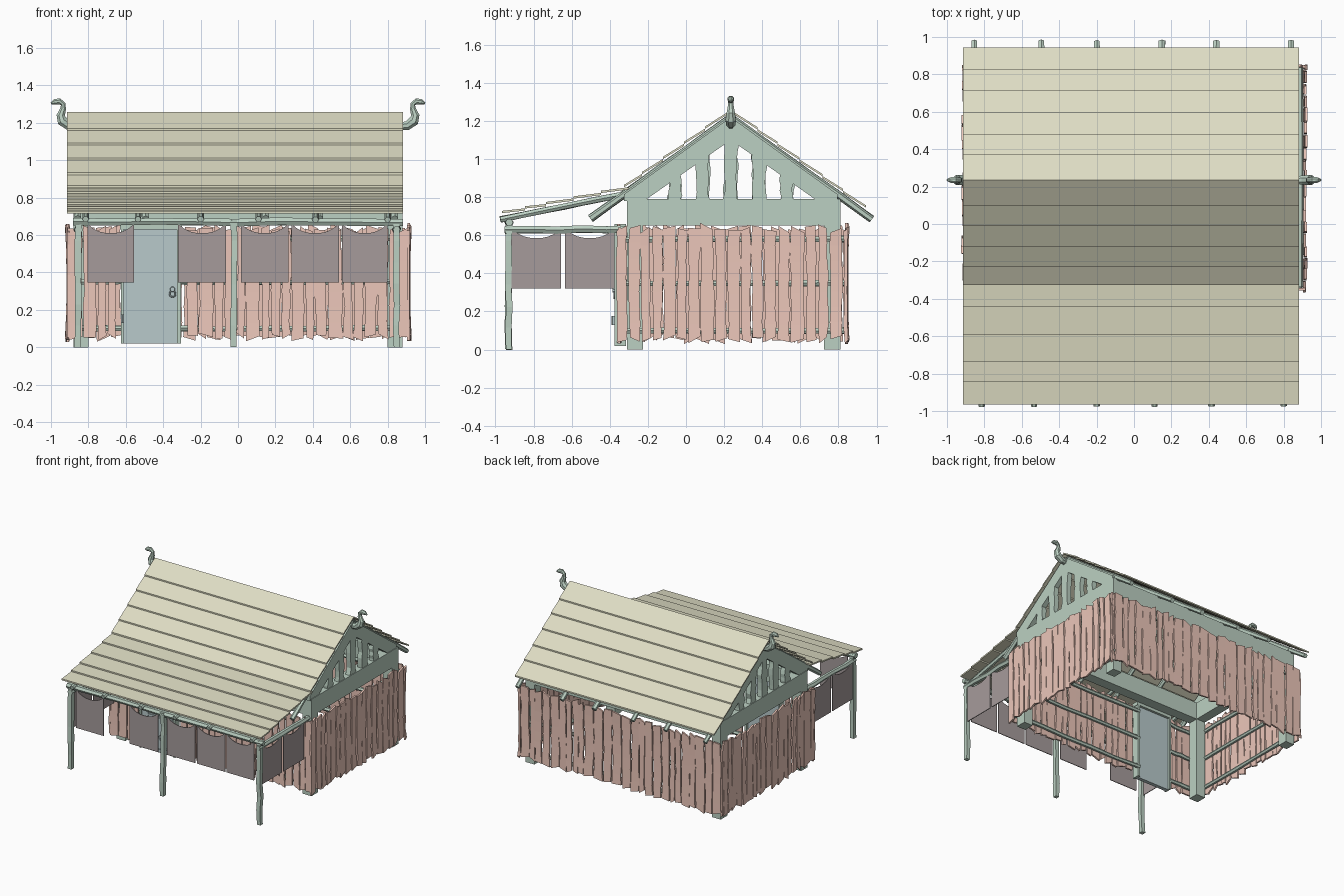
import bpy, bmesh, math, random
from mathutils import Vector as V

if "Cube" in bpy.data.objects:
    bpy.data.objects.remove(bpy.data.objects["Cube"])

random.seed(7)
R = random.uniform


def mat(name, c):
    m = bpy.data.materials.new(name)
    m.diffuse_color = (*c, 1)
    m.use_nodes = True
    m.node_tree.nodes["Principled BSDF"].inputs["Base Color"].default_value = m.diffuse_color
    return m


GREEN = mat("painted_timber", (0.50, 0.63, 0.54))
PINK = mat("plank_wood", (0.84, 0.57, 0.49))
STRAW = mat("roof_board", (0.73, 0.72, 0.55))
CLOTH = mat("cloth", (0.38, 0.33, 0.33))
DOOR = mat("door_paint", (0.48, 0.59, 0.60))


def make(name, material, bm):
    bmesh.ops.recalc_face_normals(bm, faces=bm.faces)
    me = bpy.data.meshes.new(name)
    bm.to_mesh(me)
    bm.free()
    ob = bpy.data.objects.new(name, me)
    me.materials.append(material)
    bpy.context.collection.objects.link(ob)
    return ob


def loft(bm, rings):
    """Skin a list of closed rings and cap both ends."""
    vs = [[bm.verts.new(p) for p in r] for r in rings]
    n = len(vs[0])
    for a, b in zip(vs, vs[1:]):
        for i in range(n):
            bm.faces.new((a[i], a[(i + 1) % n], b[(i + 1) % n], b[i]))
    bm.faces.new(vs[0][::-1])
    bm.faces.new(vs[-1])


def box(bm, x0, x1, y0, y1, z0, z1):
    loft(bm, [[(x0, y0, z), (x1, y0, z), (x1, y1, z), (x0, y1, z)] for z in (z0, z1)])


def sweep(bm, pts, radii, n=6):
    """Tapered tube through points."""
    pts = [V(p) for p in pts]
    rings = []
    for i, p in enumerate(pts):
        t = (pts[min(i + 1, len(pts) - 1)] - pts[max(i - 1, 0)]).normalized()
        u = t.cross(V((0, 1, 0)) if abs(t.y) < 0.9 else V((1, 0, 0))).normalized()
        w = t.cross(u)
        rings.append([p + radii[i] * (u * math.cos(a) + w * math.sin(a))
                      for a in [math.tau * (k + .5) / n for k in range(n)]])
    loft(bm, rings)


def pole(bm, p, q, r, segs=5, wob=0.004, n=6):
    """Slightly crooked timber from p to q."""
    p, q = V(p), V(q)
    pts = [p.lerp(q, i / segs) + V((R(-wob, wob), R(-wob, wob), R(-wob, wob)))
           for i in range(segs + 1)]
    sweep(bm, pts, [r * R(.9, 1.1) for _ in pts], n)


RIDGE = 0.235
def main_z(y): return 1.245 - 0.72 * abs(y - RIDGE)
def porch_z(y): return 0.835 + (y + 0.325) * 0.203


# frame: corner posts and top plate around the house
bm = bmesh.new()
for x0, x1 in ((-.88, -.80), (.80, .88)):
    for y0, y1 in ((-.31, -.225), (.725, .81)):
        box(bm, x0, x1, y0, y1, 0, .66)
    box(bm, x0, x1, -.31, .81, .65, .79)
for y0, y1 in ((-.31, -.225), (.725, .81)):
    box(bm, -.80, .80, y0, y1, .65, .79)
make("house_frame", GREEN, bm)

# rails the planks are nailed to
bm = bmesh.new()
for z in (.10, .35, .58):
    for s in (-1, 1):
        pole(bm, (s * .887, -.34, z), (s * .887, .84, z), .016)
    pole(bm, (-.88, .822, z), (.88, .822, z), .016)
    pole(bm, (-.88, -.322, z), (-.62, -.322, z), .016)
    pole(bm, (-.32, -.322, z), (.88, -.322, z), .016)
make("wall_rails", GREEN, bm)


# rough plank walls; put() maps (along, outward, z) to space
def plank_wall(name, u0, u1, put, gap=None):
    bm = bmesh.new()
    u = u0
    while u < u1 - .02:
        w = min(R(.045, .085), u1 - u)
        if not (gap and u + w > gap[0] and u < gap[1]):
            z0, z1, d, t = R(.04, .065), R(.625, .65), R(0, .006), .014
            lean, bow = R(-.006, .006), R(0, .008)
            rings = []
            for i in range(8):
                f = i / 7
                a = u + .002 + lean * f + R(-.006, .004)
                b = u + w - .004 + lean * f + R(-.006, .006)
                o = d + bow * (2 * f - 1) ** 2
                rag = R(-.018, .018) if i in (0, 7) else 0
                z = z0 + (z1 - z0) * f
                rings.append([put(a, o, z + rag), put(b, o, z - rag),
                              put(b, o + t, z - rag), put(a, o + t, z + rag)])
            loft(bm, rings)
        u += w + R(0, .006)
    make(name, PINK, bm)


plank_wall("right_planks", -.36, .85, lambda u, o, z: (.902 + o, u, z))
plank_wall("left_planks", -.36, .85, lambda u, o, z: (-.898 - o, u, z))
plank_wall("back_planks", -.91, .92, lambda u, o, z: (u, .832 + o, z))
plank_wall("front_planks", -.91, .92, lambda u, o, z: (u, -.336 - o, z), (-.61, -.31))

# gables: sloping bands with wavy uprights between
for side, s in (("left", -1), ("right", 1)):
    bm = bmesh.new()
    x0, x1 = s * .835, s * .875
    for k in (-1, 1):
        prof = [(RIDGE, 1.22), (RIDGE, 1.10), (RIDGE + k * .455, .78), (RIDGE + k * .56, .78),
                (RIDGE + k * .56, .815)]
        loft(bm, [[(x, y, z) for y, z in prof] for x in (x0, x1)])
    for j in range(-2, 3):
        c = RIDGE + j * .147
        top = main_z(c) - .09
        rings = []
        for i in range(7):
            h = R(.027, .04)
            z = .78 + (top - .78) * i / 6
            m = c + R(-.006, .006)
            rings.append([(x0, m - h, z), (x1, m - h, z), (x1, m + h, z), (x0, m + h, z)])
        loft(bm, rings)
    make(side + "_gable", GREEN, bm)

# rafters and ridge pole
bm = bmesh.new()
pole(bm, (-.90, RIDGE, 1.19), (.875, RIDGE, 1.19), .03)
for x in (-.855, -.495, -.2, .148, .44, .84):
    for y in (-.50, .975):
        pole(bm, (x, RIDGE, main_z(RIDGE) - .028), (x, y, main_z(y) - .028), .019, 4, .002)
for x in (-.815, -.535, -.2, .11, .415, .8):
    pole(bm, (x, -.30, porch_z(-.30) - .02), (x, -.975, porch_z(-.975) - .02), .017, 4, .002)
make("rafters", GREEN, bm)


# lapped roof boards, listed from top edge downward
def courses(name, ys, fz):
    bm = bmesh.new()
    for a, b in zip(ys, ys[1:]):
        za, zb, t = fz(a), fz(b) + .011, .012
        loft(bm, [[(x, a, za), (x, b, zb), (x, b, zb + t), (x, a, za + t)] for x in (-.915, .882)])
    make(name, STRAW, bm)


courses("front_roof_boards", (.235, .10, -.01, -.12, -.23, -.325), main_z)
courses("back_roof_boards", (.235, .375, .48, .595, .715, .825, .945), main_z)
courses("porch_roof_boards", (-.30, -.445, -.59, -.735, -.845, -.965), porch_z)

# curled ridge finials
curl = [(.86, 1.18), (.905, 1.185), (.94, 1.21), (.948, 1.24), (.935, 1.275), (.935, 1.30),
        (.955, 1.315), (.98, 1.312), (1.0, 1.303)]
rad = [.022, .026, .03, .024, .017, .014, .018, .016, .005]
for side, s in (("left", -1), ("right", 1)):
    bm = bmesh.new()
    sweep(bm, [(s * x, RIDGE, z) for x, z in curl], rad, 8)
    ob = make(side + "_finial", GREEN, bm)

# porch posts and beams
bm = bmesh.new()
for x in (-.855, -.022, .848):
    pole(bm, (x, -.93, 0), (x, -.93, .68), .024, 6, .004, 4)
pole(bm, (-.885, -.93, .67), (.885, -.93, .67), .022, 8)
for x in (-.855, .848):
    pole(bm, (x, -.95, .63), (x, -.28, .63), .021)
make("porch_frame", GREEN, bm)


# hanging cloths with sagging top edge
def cloth(bm, u0, u1, zb, zt, put):
    rings = []
    for i in range(9):
        f = i / 8
        u = u0 + (u1 - u0) * f
        z = zt - .05 * (1 - abs(2 * f - 1) ** 2.5)
        rings.append([put(u, -.003, zb), put(u, .003, zb), put(u, .003, z), put(u, -.003, z)])
    loft(bm, rings)


bm = bmesh.new()
for a, b in ((-.805, -.555), (-.32, -.065), (.015, .27), (.285, .54), (.555, .80)):
    cloth(bm, a, b, .347, .66, lambda u, o, z: (u, -.935 + o, z))
for x in (-.86, .853):
    for a, b in ((-.915, -.655), (-.635, -.375)):
        cloth(bm, a, b, .32, .635, lambda u, o, z: (x + o, u, z))
make("porch_cloths", CLOTH, bm)

# door slab with raised lattice
bm = bmesh.new()
box(bm, -.615, -.325, -.365, -.335, .02, .63)
L, r, y = (-.555, -.375), .007, -.368
for x in L:
    sweep(bm, [(x, y, .045), (x, y, .61)], [r, r], 4)
for z in (.045, .31, .61):
    sweep(bm, [(L[0], y, z), (L[1], y, z)], [r, r], 4)
for z0, z1 in ((.045, .25), (.37, .61)):
    for a, b in (L, L[::-1]):
        sweep(bm, [(a, y, z0), (b, y, z1)], [r, r], 4)
for z, k in ((.25, 1), (.37, -1)):
    sweep(bm, [(-.465 + .09 * math.cos(a), y, z + k * .05 * math.sin(a))
               for a in [math.pi * i / 6 for i in range(7)]], [r] * 7, 4)
make("door", DOOR, bm)

# door frame, hinge and ring handle
bm = bmesh.new()
box(bm, -.325, -.305, -.375, -.315, .02, .66)
box(bm, -.625, -.612, -.375, -.315, .02, .66)
box(bm, -.63, -.30, -.375, -.315, .63, .66)
make("door_frame", GREEN, bm)
bpy.ops.mesh.primitive_torus_add(location=(-.35, -.378, .285), rotation=(math.pi / 2, 0, 0),
                                 major_radius=.016, minor_radius=.004,
                                 major_segments=12, minor_segments=6)
bpy.context.object.name = "door_ring"
bpy.context.object.data.materials.append(DOOR)
bm = bmesh.new()
sweep(bm, [(-.35, -.36, .31), (-.35, -.385, .31)], [.016, .012], 8)
sweep(bm, [(-.617, -.38, .13), (-.617, -.38, .175)], [.01, .01], 6)
make("door_fittings", DOOR, bm)
